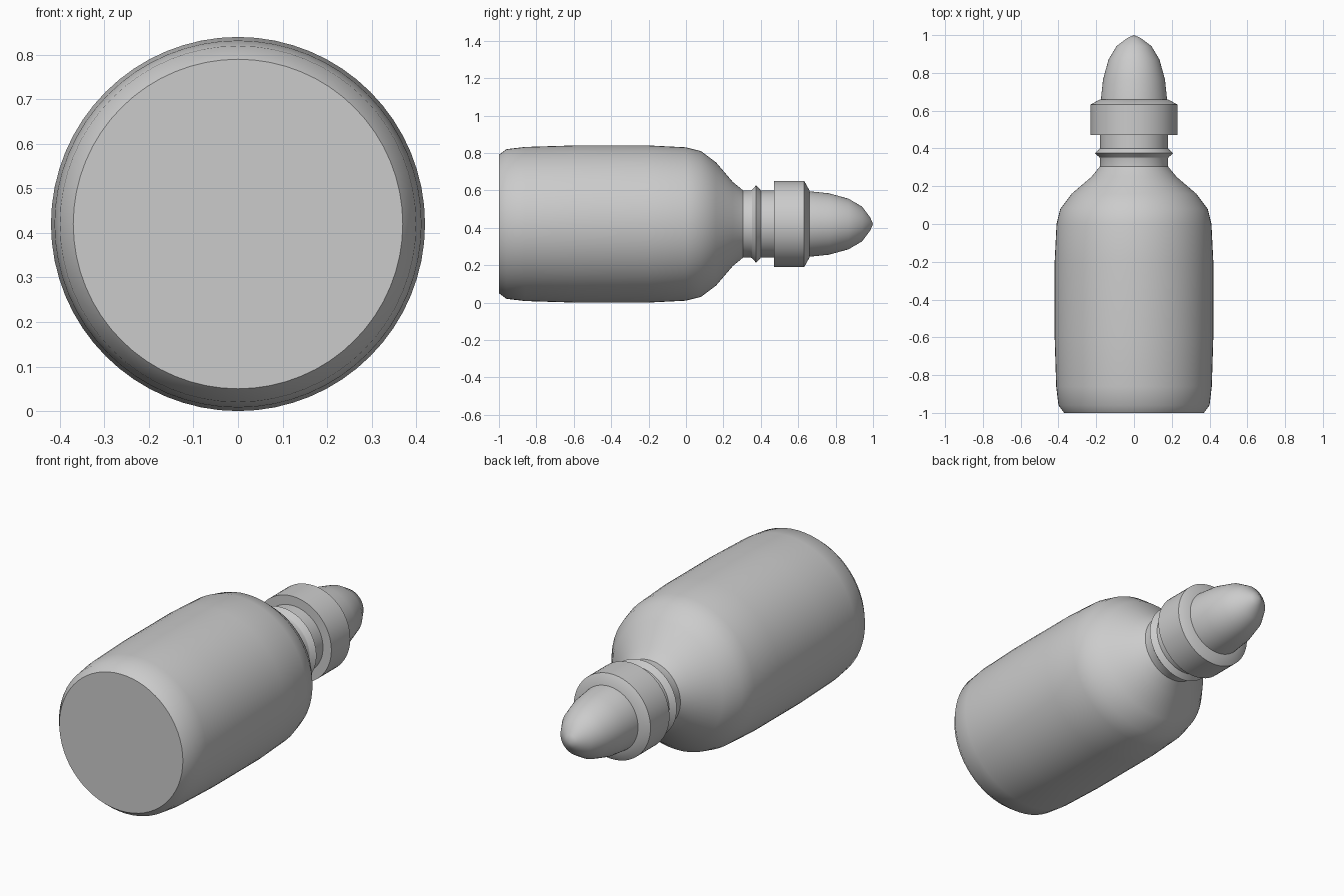
import bpy, bmesh, math
from mathutils import Matrix, Vector

cube = bpy.data.objects.get("Cube")
if cube:
    bpy.data.objects.remove(cube, do_unlink=True)

AXIS_HEIGHT = 0.42
SEGMENTS = 64

grey = bpy.data.materials.new("plain grey")
grey.use_nodes = True
colour = (0.6, 0.6, 0.6, 1)
grey.diffuse_color = colour
grey.node_tree.nodes["Principled BSDF"].inputs["Base Color"].default_value = colour


def lathe(name, profile, angle=30):
    """Spin (y, radius) points around the long axis of the bottle."""
    bm = bmesh.new()
    verts = [bm.verts.new((r, y, 0)) for y, r in profile]
    edges = [bm.edges.new(pair) for pair in zip(verts, verts[1:])]
    bmesh.ops.spin(bm, geom=verts + edges, cent=(0, 0, 0), axis=(0, 1, 0),
                   angle=math.tau, steps=SEGMENTS, use_merge=False)
    bmesh.ops.remove_doubles(bm, verts=bm.verts, dist=0.0005)
    bmesh.ops.translate(bm, verts=bm.verts, vec=(0, 0, AXIS_HEIGHT))
    bmesh.ops.recalc_face_normals(bm, faces=bm.faces)
    mesh = bpy.data.meshes.new(name)
    bm.to_mesh(mesh)
    bm.free()
    mesh.materials.append(grey)
    obj = bpy.data.objects.new(name, mesh)
    bpy.context.collection.objects.link(obj)
    bpy.ops.object.select_all(action='DESELECT')
    obj.select_set(True)
    bpy.context.view_layer.objects.active = obj
    bpy.ops.object.shade_smooth_by_angle(angle=math.radians(angle))
    return obj


# Bottle body with flat base and sloping shoulder
lathe("bottle_body", [(-1, 0), (-1, 0.37), (-0.96, 0.4), (-0.86, 0.412),
                      (-0.6, 0.42), (-0.2, 0.42), (0, 0.41), (0.08, 0.39),
                      (0.16, 0.33), (0.25, 0.225), (0.305, 0.18)], 50)

# Neck with its raised ring
lathe("neck", [(0.305, 0.18), (0.345, 0.18), (0.352, 0.182), (0.375, 0.207),
               (0.4, 0.18), (0.48, 0.18)])

# Collar with chamfered rear edge
lathe("cap_collar", [(0.47, 0.17), (0.47, 0.23), (0.632, 0.23),
                     (0.66, 0.18), (0.66, 0.16)])

# Rounded tip cover
lathe("tip_cover", [(0.65, 0.176), (0.765, 0.164), (0.87, 0.135),
                    (0.942, 0.092), (0.985, 0.035), (1, 0)], 60)
